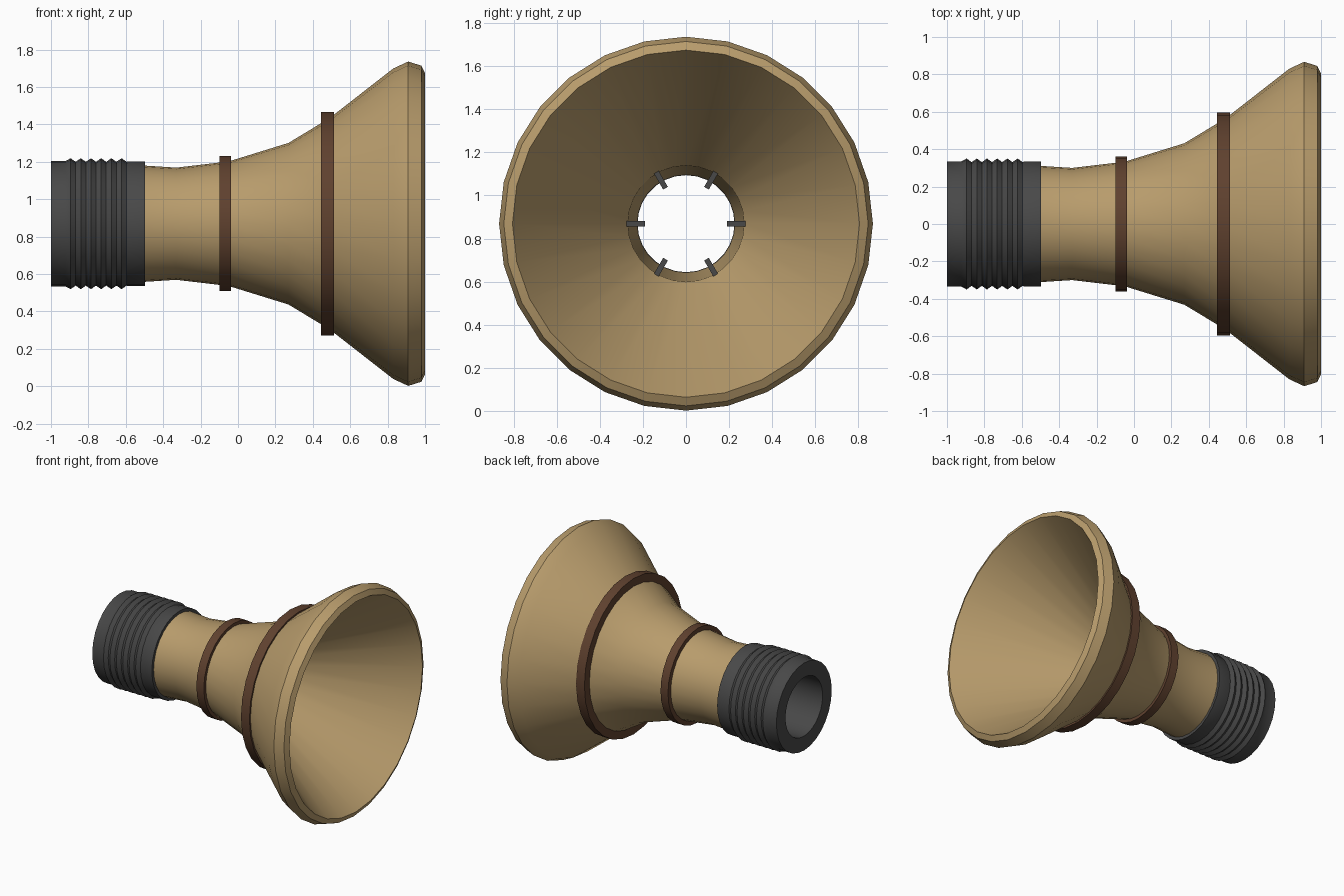
import bpy, bmesh, math
from mathutils import Matrix, Vector

if "Cube" in bpy.data.objects:
    bpy.data.objects.remove(bpy.data.objects["Cube"])

CZ = 0.869         # height of the horn axis
SEG = 28           # sides around the axis


def material(name, rgb):
    m = bpy.data.materials.new(name)
    m.diffuse_color = (*rgb, 1)
    m.use_nodes = True
    m.node_tree.nodes["Principled BSDF"].inputs["Base Color"].default_value = m.diffuse_color
    return m


TAN = material("tan", (0.479, 0.332, 0.150))
BROWN = material("brown", (0.115, 0.053, 0.028))
GREY = material("dark grey", (0.065, 0.065, 0.065))


def finish(bm, name, mat, smooth=True):
    bmesh.ops.recalc_face_normals(bm, faces=bm.faces)
    me = bpy.data.meshes.new(name)
    bm.to_mesh(me)
    bm.free()
    me.materials.append(mat)
    if smooth:
        me.shade_smooth()
        me.set_sharp_from_angle(angle=math.radians(30))
    ob = bpy.data.objects.new(name, me)
    bpy.context.collection.objects.link(ob)
    return ob


def lathe(name, profile, mat):
    """Spin a closed (x, radius) loop around the horn axis."""
    bm = bmesh.new()
    rings = []
    for i in range(SEG):
        a = 2 * math.pi * i / SEG
        rings.append([bm.verts.new((x, r * math.cos(a), CZ + r * math.sin(a)))
                      for x, r in profile])
    n = len(profile)
    for i in range(SEG):
        p, q = rings[i], rings[(i + 1) % SEG]
        for j in range(n):
            k = (j + 1) % n
            bm.faces.new((p[j], p[k], q[k], q[j]))
    return finish(bm, name, mat)


# Flared horn: outer wall, rolled lip, conical inner wall and throat
outer = [(-0.52, 0.312), (-0.33, 0.30), (-0.05, 0.333), (0.27, 0.432),
         (0.49, 0.565), (0.83, 0.83), (0.91, 0.867), (0.98, 0.845)]
inner = [(1.0, 0.805), (0.2, 0.27), (-0.52, 0.226)]
lathe("horn", outer + inner, TAN)

# Brown bands
for name, x0, x1, r0, r1 in (("small_band", -0.10, -0.037, 0.31, 0.361),
                             ("large_band", 0.443, 0.514, 0.525, 0.597)):
    lathe(name, [(x0, r0), (x0, r1), (x1, r1), (x1, r0)], BROWN)

# Threaded collar with a through bore
collar = [(-1.0, 0.225), (-1.0, 0.335), (-0.922, 0.335)]
for i in range(6):
    x = -0.895 + 0.0545 * i
    collar += [(x, 0.350), (x + 0.027, 0.331)]
collar += [(-0.59, 0.333), (-0.497, 0.333), (-0.497, 0.225)]
lathe("threaded_collar", collar, GREY)

# Six small fins in the throat
for i in range(6):
    bm = bmesh.new()
    mat = (Matrix.Translation((0, 0, CZ)) @ Matrix.Rotation(math.radians(60 * i), 4, 'X')
           @ Matrix.Translation((0.12, 0.2325, 0))
           @ Matrix.Diagonal(Vector((0.18, 0.085, 0.025, 1))))
    bmesh.ops.create_cube(bm, size=1, matrix=mat)
    finish(bm, f"throat_fin_{i + 1}", GREY, smooth=False)
